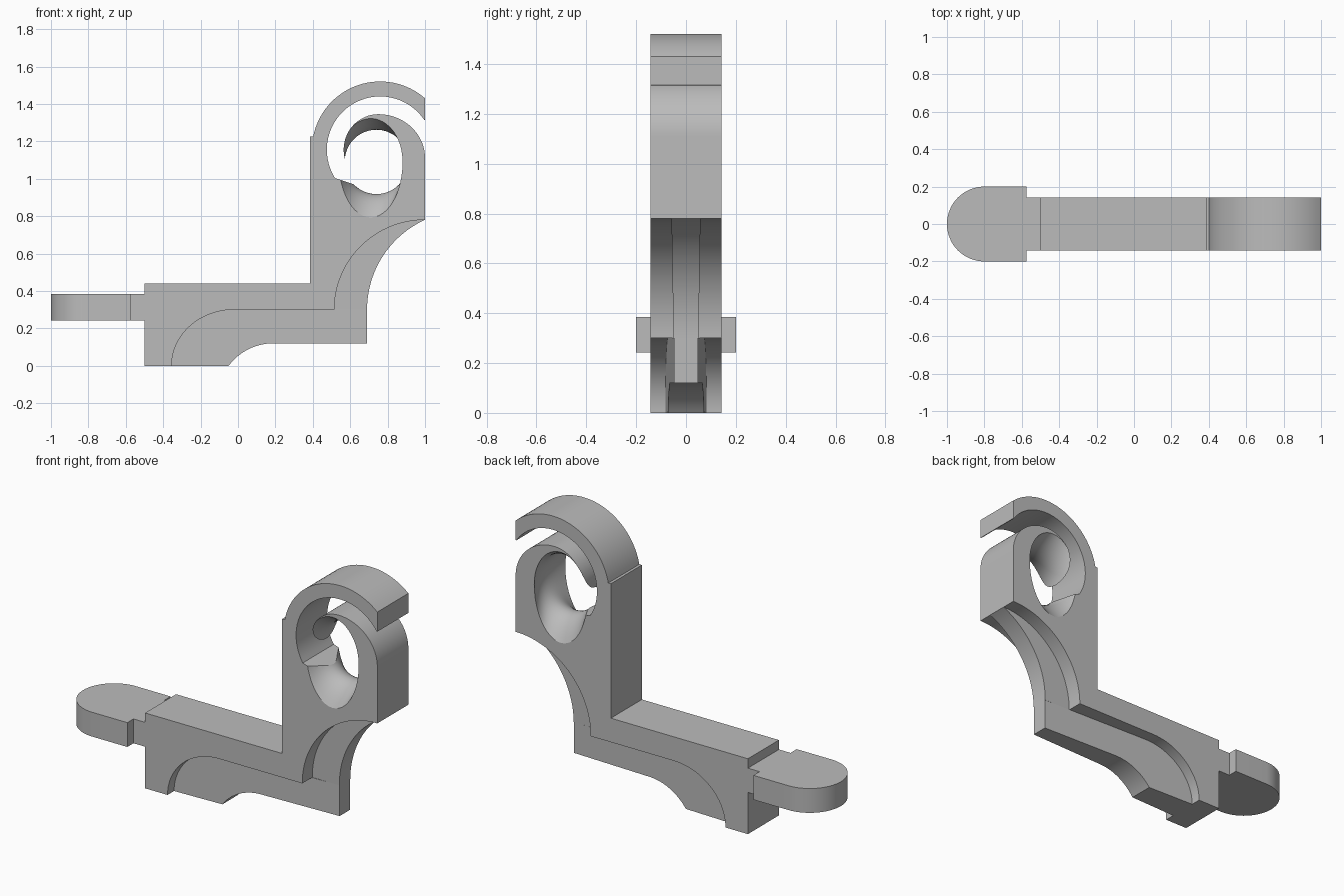
import bpy, bmesh
from math import sin, cos, radians, pi

cube = bpy.data.objects.get("Cube")
if cube:
    bpy.data.objects.remove(cube, do_unlink=True)

grey = bpy.data.materials.new("plain_grey")
grey.use_nodes = True
grey.diffuse_color = (0.5, 0.5, 0.5, 1)
grey.node_tree.nodes["Principled BSDF"].inputs["Base Color"].default_value = (0.5, 0.5, 0.5, 1)


def arc(cx, cz, rx, rz, start, end, steps=32):
    angles = [radians(start + (end - start) * i / steps) for i in range(steps + 1)]
    return [(cx + rx * cos(a), cz + rz * sin(a)) for a in angles]


def loft(name, rings):
    """Join equal rings of 3D points into a closed solid."""
    bm = bmesh.new()
    loops = [[bm.verts.new(p) for p in ring] for ring in rings]
    n = len(loops[0])
    for a, b in zip(loops, loops[1:]):
        for i in range(n):
            bm.faces.new((a[i], a[(i + 1) % n], b[(i + 1) % n], b[i]))
    bm.faces.new(loops[0])
    bm.faces.new(loops[-1])
    bmesh.ops.recalc_face_normals(bm, faces=bm.faces[:])
    mesh = bpy.data.meshes.new(name)
    bm.to_mesh(mesh)
    bm.free()
    mesh.materials.append(grey)
    obj = bpy.data.objects.new(name, mesh)
    bpy.context.collection.objects.link(obj)
    return obj


def plate(name, profile, half):
    """Extrude an x-z profile; half(x, z) gives half the thickness."""
    return loft(name, [[(x, s * half(x, z), z) for x, z in profile] for s in (-1, 1)])


def flat_plate(name, outline, z0, z1):
    return loft(name, [[(x, y, z) for x, y in outline] for z in (z0, z1)])


def cut(target, cutter):
    mod = target.modifiers.new("cut", 'BOOLEAN')
    mod.operation = 'DIFFERENCE'
    mod.solver = 'EXACT'
    mod.object = cutter
    cutter.hide_render = True
    cutter.hide_set(True)


# L-shaped body with the hooked ring on top
body = plate("bracket_body",
             [(-0.5, 0)]
             + arc(-0.02, 0, 0.335, 0.3, 180, 90)
             + arc(1, 0.3, 0.485, 0.48, 180, 90)
             + arc(0.76, 1.155, 0.365, 0.365, 48.9, 169)
             + [(0.385, 1.225), (0.385, 0.44), (-0.5, 0.44)],
             lambda x, z: 0.143)

# Curved slot between the outer hook and the inner boss
slot = plate("slot_cutter",
             [(1.05, 1.33)]
             + arc(0.76, 1.155, 0.285, 0.285, 34, 212)
             + [(0.65, 0.96), (0.68, 1.1)]
             + arc(0.75, 1.155, 0.185, 0.19, 198, 90)
             + arc(0.75, 1.11, 0.25, 0.235, 88, 0)
             + [(1.05, 1.11)],
             lambda x, z: 0.3)

# Bore that flares up and down towards both sides
rings = []
for i in range(-10, 11):
    t = i / 9
    flare = t * t
    ring = []
    for k in range(48):
        a = 2 * pi * k / 48
        reach = 0.172 + flare * (0.06 if sin(a) > 0 else 0.125)
        ring.append((0.74 - 0.03 * flare + 0.17 * cos(a), 0.143 * t, 1.09 + reach * sin(a)))
    rings.append(ring)
bore = loft("bore_cutter", rings)
cut(body, slot)
cut(body, bore)

# Thin web under the arm, tapering towards the leg
arm_web = plate("arm_web",
                [(-0.355, 0), (-0.05, 0)]
                + arc(0.19, -0.18, 0.3, 0.3, 143, 90, 16)
                + [(0.69, 0.12), (0.69, 0.3), (-0.355, 0.3)],
                lambda x, z: 0.071 - 0.033 * x)

# Thin web following the concave curve of the leg
leg_web = plate("leg_web",
                [(0.5, 0.3)]
                + arc(1.217, 0.3, 0.527, 0.527, 180, 114.3)
                + [(0.98, 0.8), (0.5, 0.8)],
                lambda x, z: 0.045 + 0.017 * z)

# Rounded end tab with its narrower neck
end_tab = flat_plate("end_tab",
                     arc(-0.8, 0, 0.2, 0.2, 90, 270)
                     + [(-0.575, -0.2), (-0.575, -0.143), (-0.49, -0.143),
                        (-0.49, 0.143), (-0.575, 0.143), (-0.575, 0.2)],
                     0.243, 0.385)

# Bake the cuts and smooth the curved faces
bpy.context.view_layer.update()
deps = bpy.context.evaluated_depsgraph_get()
baked = bpy.data.meshes.new_from_object(body.evaluated_get(deps))
body.modifiers.clear()
body.data = baked
for cutter in (slot, bore):
    bpy.data.objects.remove(cutter, do_unlink=True)

bpy.ops.object.select_all(action='DESELECT')
for obj in (body, arm_web, leg_web, end_tab):
    obj.select_set(True)
bpy.context.view_layer.objects.active = body
bpy.ops.object.shade_smooth_by_angle(angle=radians(25))
